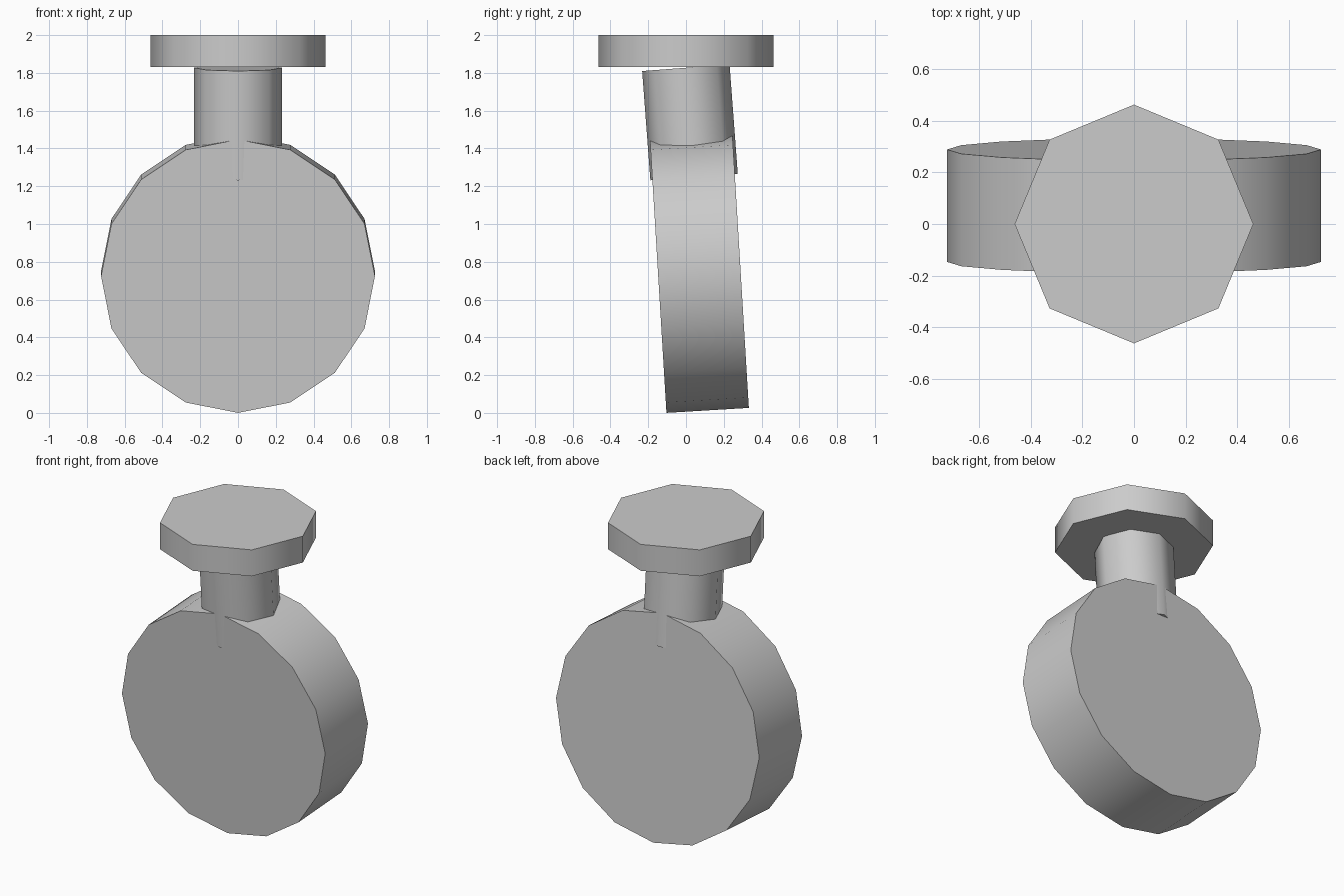
import bpy
from math import radians

cube = bpy.data.objects.get("Cube")
if cube:
    bpy.data.objects.remove(cube, do_unlink=True)

grey = bpy.data.materials.new("plain_grey")
grey.use_nodes = True
colour = (0.6, 0.6, 0.6, 1)
grey.diffuse_color = colour
grey.node_tree.nodes["Principled BSDF"].inputs["Base Color"].default_value = colour


def cylinder(name, sides, radius, depth, centre, tilt):
    """Smooth-sided prism whose axis leans about x by tilt degrees."""
    bpy.ops.mesh.primitive_cylinder_add(
        vertices=sides, radius=radius, depth=depth,
        location=centre, rotation=(radians(tilt), 0, 0))
    obj = bpy.context.object
    obj.name = name
    obj.data.materials.append(grey)
    bpy.ops.object.shade_smooth_by_angle(angle=radians(60))
    return obj


# Large upright disc, leaning slightly forward
cylinder("round_body", 16, 0.725, 0.437, (0, 0.071, 0.737), 90 + 3.45)
# Neck sunk into the body
cylinder("neck", 8, 0.232, 0.58, (0, 0.021, 1.538), 4.3)
# Flat level stopper
cylinder("cap", 8, 0.463, 0.17, (0, 0, 1.915), 0)
